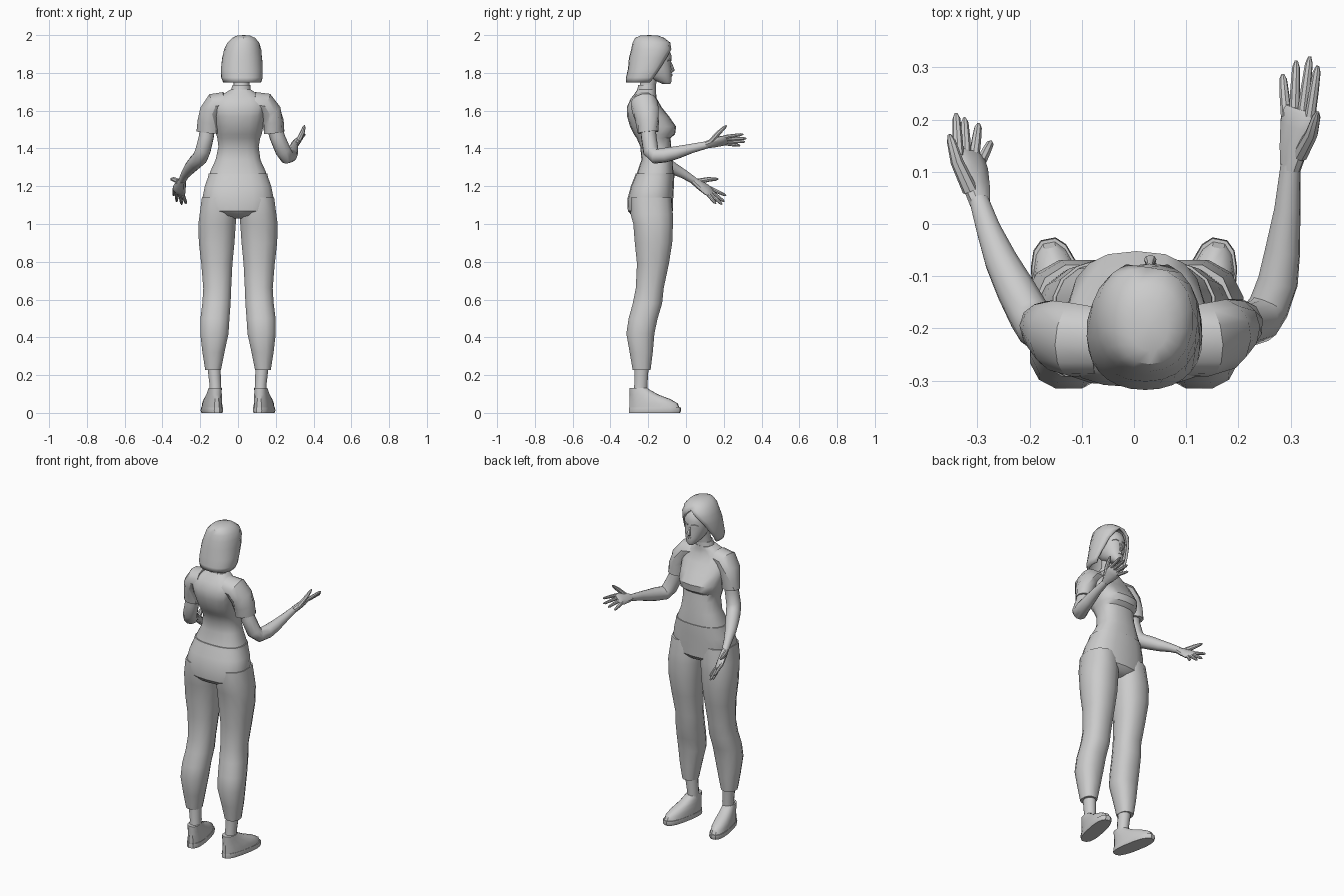
import bpy, bmesh
from math import sin, cos, radians, pi
from mathutils import Vector


def skin(name, rows, closed=True, cap=True):
    """Bridge successive rows of points into a surface."""
    bm = bmesh.new()
    rv = [[bm.verts.new(p) for p in row] for row in rows]
    n = len(rows[0])
    for a, b in zip(rv, rv[1:]):
        for i in range(n if closed else n - 1):
            j = (i + 1) % n
            bm.faces.new((a[i], a[j], b[j], b[i]))
    if cap and closed:
        bm.faces.new(rv[0][::-1])
        bm.faces.new(rv[-1])
    bmesh.ops.remove_doubles(bm, verts=bm.verts[:], dist=1e-5)
    bmesh.ops.recalc_face_normals(bm, faces=bm.faces[:])
    me = bpy.data.meshes.new(name)
    bm.to_mesh(me)
    bm.free()
    ob = bpy.data.objects.new(name, me)
    bpy.context.collection.objects.link(ob)
    return ob


def spow(v, p):
    return (1 if v >= 0 else -1) * abs(v) ** (2 / p)


def loft(name, rings, n=16, p=2.0, s=1):
    """Horizontal rings: x, z, half width, back y, front y."""
    rows = []
    for x, z, rx, y0, y1 in rings:
        rows.append([(s * (x + rx * spow(cos(t), p)),
                      (y0 + y1) / 2 + (y1 - y0) / 2 * spow(sin(t), p), z)
                     for t in (2 * pi * (i + 0.5) / n for i in range(n))])
    return skin(name, rows)


def tube(name, pts, n=10, wide=(1, 0, 0)):
    """Tube through points x, y, z, half width, half thickness."""
    cs = [Vector(q[:3]) for q in pts]
    rows = []
    for i, q in enumerate(pts):
        d = (cs[min(i + 1, len(cs) - 1)] - cs[max(i - 1, 0)]).normalized()
        w = Vector(wide)
        w = (w - d * w.dot(d)).normalized()
        u = d.cross(w)
        rw, rt = q[3], q[-1]
        rows.append([cs[i] + w * rw * cos(2 * pi * k / n) + u * rt * sin(2 * pi * k / n)
                     for k in range(n)])
    return skin(name, rows)


def hand(side, wrist, knuckles, wide, tips, thumb):
    """Flat palm, four fingers ordered from the little finger, and a thumb."""
    w, k, a = Vector(wrist), Vector(knuckles), Vector(wide).normalized()
    palm = [(*w, .02, .019), (*w.lerp(k, .35), .031, .019),
            (*w.lerp(k, .75), .040, .016), (*k, .038, .012), (*k.lerp(w, -.06), .032, .008)]
    tube(side + "_palm", palm, 10, wide)
    for i, tip in enumerate(tips):
        t, b = Vector(tip), k.lerp(w, .08) + a * (i - 1.5) * .019
        tube(f"{side}_finger_{i + 1}", [(*b, .0105), (*b.lerp(t, .5), .0095),
                                        (*b.lerp(t, .88), .0075), (*t, .003)], 8, wide)
    t, b = Vector(thumb), w.lerp(k, .25) + a * .018
    m = b.lerp(t, .5) + a * .007
    tube(side + "_thumb", [(*b, .015), (*m, .0125), (*m.lerp(t, .75), .0085), (*t, .003)], 8, wide)


# shirt body with the bust as a shallow shelf
loft("shirt", [
    (0, 1.255, .153, -.262, -.066), (0, 1.275, .150, -.258, -.067),
    (0, 1.34, .120, -.236, -.070), (.003, 1.41, .108, -.242, -.078),
    (.004, 1.455, .115, -.262, -.082), (.005, 1.475, .122, -.276, -.058),
    (.005, 1.515, .130, -.296, -.052), (.005, 1.57, .140, -.312, -.090),
    (.006, 1.62, .150, -.313, -.130), (.008, 1.665, .128, -.292, -.155),
    (.012, 1.69, .088, -.272, -.158), (.015, 1.712, .054, -.258, -.158)], 18, 2.5)

# collar and neck
loft("collar", [(.014, 1.695, .056, -.262, -.158), (.018, 1.735, .048, -.254, -.158)], 16)
tube("neck", [(.015, -.208, 1.70, .045), (.02, -.198, 1.75, .042), (.025, -.185, 1.82, .044)], 14)

# trouser seat
loft("trouser_seat", [
    (0, 1.268, .157, -.266, -.062), (0, 1.25, .160, -.272, -.062),
    (0, 1.20, .178, -.292, -.064), (0, 1.13, .192, -.311, -.068),
    (0, 1.07, .180, -.308, -.070), (0, 1.045, .120, -.288, -.090),
    (0, 1.03, .055, -.235, -.125)], 18, 2.5)

for s, side in ((1, "right"), (-1, "left")):
    # trouser leg, bare ankle and shoe
    loft(side + "_trouser_leg", [
        (.102, 1.14, .092, -.295, -.075), (.106, 1.05, .100, -.296, -.066),
        (.111, 1.00, .102, -.282, -.066), (.113, .90, .097, -.274, -.070),
        (.112, .79, .085, -.262, -.088), (.110, .66, .076, -.268, -.116),
        (.114, .58, .077, -.284, -.124), (.122, .50, .079, -.306, -.148),
        (.125, .42, .077, -.318, -.165), (.130, .32, .060, -.300, -.174),
        (.132, .228, .043, -.284, -.186)], 12, 2.35, s)
    loft(side + "_ankle", [(.120, .08, .034, -.285, -.205), (.120, .15, .032, -.275, -.203),
                           (.128, .25, .036, -.274, -.196)], 12, 2, s)
    for part, rings, p in (
            ("shoe_sole", [(0, 0, .046, -.045, .230), (0, .012, .050, -.045, .236),
                           (0, .028, .048, -.043, .234)], 2.6),
            ("shoe_upper", [(0, .024, .047, -.042, .230), (0, .050, .046, -.042, .218),
                            (0, .072, .043, -.041, .180), (0, .095, .039, -.041, .118),
                            (0, .115, .036, -.042, .080), (0, .132, .034, -.042, .052)], 2.3)):
        ob = loft(f"{side}_{part}", rings, 16, p, s)
        ob.location = (s * .120, -.258, 0)
        ob.rotation_euler.z = -s * radians(11)

# sleeves, with the two arms posed differently
tube("right_sleeve", [(.085, -.225, 1.645, .055, .066), (.14, -.222, 1.638, .060, .072),
                      (.172, -.213, 1.595, .058, .070), (.186, -.205, 1.54, .055, .064),
                      (.192, -.200, 1.485, .052, .060)], 12, (0, -.2, 1))
tube("left_sleeve", [(-.07, -.225, 1.645, .055, .066), (-.118, -.222, 1.638, .060, .072),
                     (-.146, -.215, 1.595, .058, .070), (-.158, -.208, 1.54, .054, .064),
                     (-.163, -.204, 1.485, .050, .060)], 12, (0, -.2, 1))
tube("right_arm", [(.186, -.203, 1.54, .042), (.208, -.197, 1.46, .041), (.240, -.186, 1.385, .042),
                   (.258, -.160, 1.358, .040), (.276, -.110, 1.365, .039), (.285, -.05, 1.378, .034),
                   (.294, .03, 1.400, .025), (.300, .115, 1.420, .019)], 12, (1, -.2, .4))
tube("left_arm", [(-.158, -.207, 1.54, .042), (-.168, -.208, 1.46, .040), (-.185, -.200, 1.39, .041),
                  (-.200, -.175, 1.352, .041), (-.227, -.125, 1.326, .038), (-.255, -.07, 1.295, .032),
                  (-.279, -.01, 1.263, .024), (-.297, .045, 1.228, .019)], 12, (1, .2, -.3))
hand("right", (.300, .105, 1.419), (.316, .215, 1.446), (.8, 0, .6),
     [(.285, .287, 1.415), (.311, .313, 1.435), (.337, .321, 1.453), (.352, .303, 1.475)],
     (.352, .215, 1.522))
hand("left", (-.295, .038, 1.230), (-.316, .132, 1.166), (-.75, .15, .62),
     [(-.274, .158, 1.108), (-.298, .192, 1.103), (-.325, .203, 1.118), (-.341, .212, 1.150)],
     (-.354, .172, 1.238))

# head with simple facial features
loft("head", [
    (.035, 1.742, .018, -.125, -.083), (.035, 1.757, .034, -.160, -.076),
    (.034, 1.785, .052, -.215, -.077), (.032, 1.82, .066, -.245, -.077),
    (.030, 1.85, .072, -.265, -.080), (.030, 1.89, .075, -.275, -.076),
    (.030, 1.93, .070, -.265, -.092), (.030, 1.96, .045, -.235, -.130)], 18, 2.1)
tube("nose", [(.031, -.084, 1.858, .005), (.031, -.074, 1.83, .008),
              (.031, -.068, 1.815, .012, .009), (.032, -.082, 1.805, .008)], 8)
tube("lips", [(.012, -.084, 1.786, .002), (.033, -.075, 1.788, .007, .005),
              (.054, -.084, 1.786, .002)], 8, (0, 0, 1))
for s, side in ((1, "right"), (-1, "left")):
    tube(side + "_brow", [(.031 + s * .012, -.080, 1.866, .004), (.031 + s * .03, -.084, 1.871, .004),
                          (.031 + s * .048, -.097, 1.864, .003)], 6, (0, 0, 1))

# bobbed hair: shell open around the face (x, y, z, rx, ry, half opening in degrees)
rows = []
for x, y, z, rx, ry, gap in (
        (.022, -.228, 1.748, .100, .090, 68), (.021, -.220, 1.775, .110, .098, 62),
        (.020, -.205, 1.82, .111, .102, 52), (.022, -.190, 1.88, .106, .112, 40),
        (.025, -.180, 1.925, .098, .110, 22), (.028, -.183, 1.96, .085, .100, 0),
        (.030, -.192, 1.985, .062, .077, 0), (.030, -.195, 1.997, .036, .048, 0),
        (.030, -.195, 2.0, 0, 0, 0)):
    ts = [radians(90 + gap + (360 - 2 * gap) * i / 18) for i in range(19)]
    rows.append([(x + rx * spow(cos(t), 2.2), y + ry * spow(sin(t), 2.2), z) for t in ts])
hair = skin("hair", rows, closed=False)
mod = hair.modifiers.new("thickness", 'SOLIDIFY')
mod.thickness, mod.offset = .014, -1

# smooth shading with sharp creases
for ob in bpy.context.collection.objects:
    ob.select_set(True)
    bpy.context.view_layer.objects.active = ob
bpy.ops.object.shade_smooth_by_angle(angle=radians(35))
